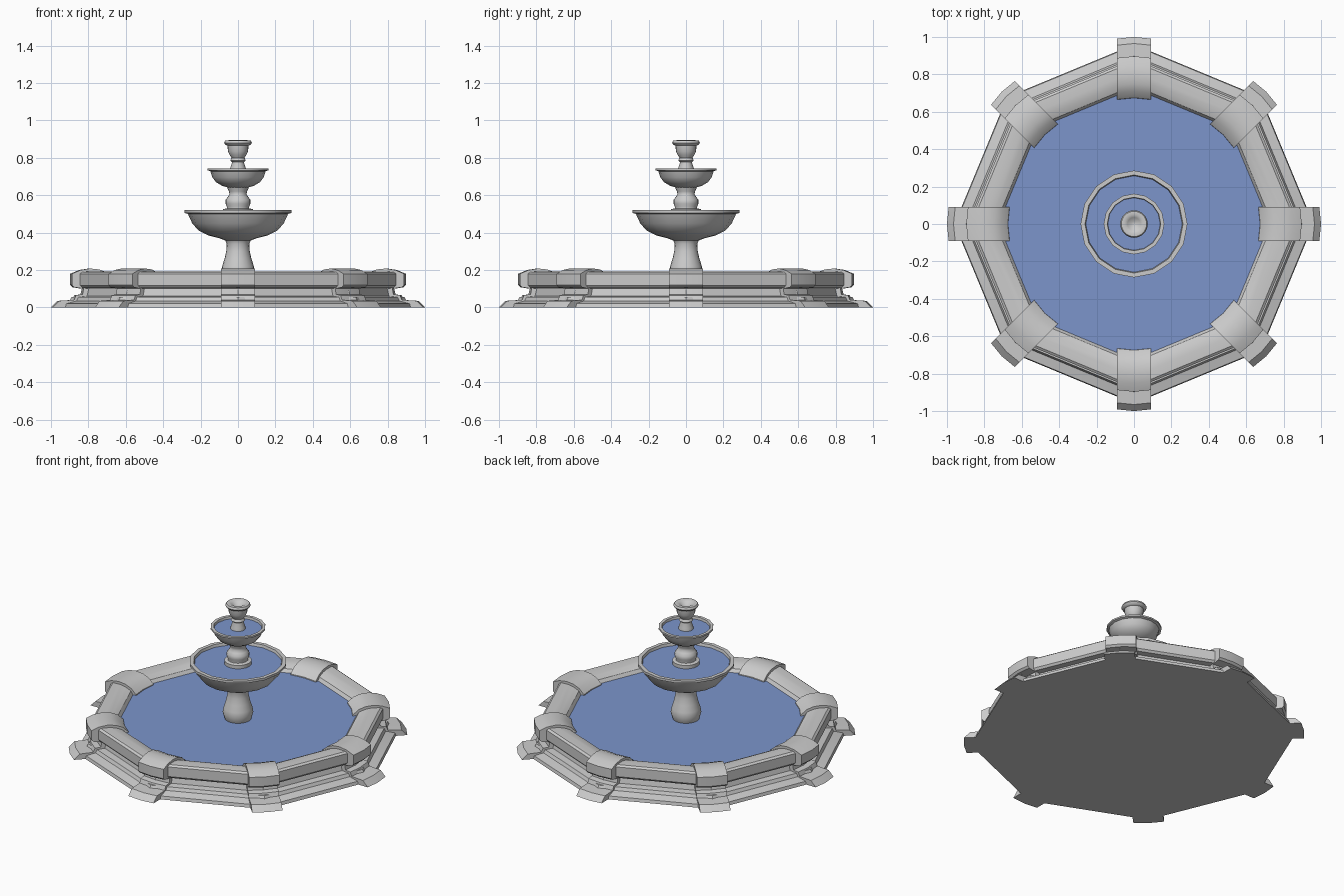
import bpy, bmesh, math
from mathutils import Matrix

if "Cube" in bpy.data.objects:
    bpy.data.objects.remove(bpy.data.objects["Cube"])

water_mat = bpy.data.materials.new("water_blue")
water_mat.diffuse_color = (0.20, 0.30, 0.60, 1)
water_mat.use_nodes = True
water_mat.node_tree.nodes["Principled BSDF"].inputs["Base Color"].default_value = water_mat.diffuse_color


def finish(name, bm, angle=None, mat=None):
    bmesh.ops.recalc_face_normals(bm, faces=bm.faces)
    me = bpy.data.meshes.new(name)
    bm.to_mesh(me)
    bm.free()
    ob = bpy.data.objects.new(name, me)
    bpy.context.collection.objects.link(ob)
    if mat:
        me.materials.append(mat)
    if angle:
        bpy.ops.object.select_all(action='DESELECT')
        ob.select_set(True)
        bpy.context.view_layer.objects.active = ob
        bpy.ops.object.shade_smooth_by_angle(angle=math.radians(angle))
    return ob


def lathe(name, profile, sides, angle=None):
    """Revolve (radius, z) points; both ends are capped."""
    bm = bmesh.new()
    rings = [[bm.verts.new((r * math.cos(2 * math.pi * i / sides),
                            r * math.sin(2 * math.pi * i / sides), z))
              for i in range(sides)] for r, z in profile]
    for a, b in zip(rings, rings[1:]):
        for i in range(sides):
            j = (i + 1) % sides
            bm.faces.new((a[i], a[j], b[j], b[i]))
    bm.faces.new(rings[0])
    bm.faces.new(rings[-1])
    return finish(name, bm, angle)


def water(name, radius, z, sides):
    bm = bmesh.new()
    bmesh.ops.create_circle(bm, cap_ends=True, segments=sides, radius=radius,
                            matrix=Matrix.Translation((0, 0, z)))
    # align a vertex with the x axis
    first = bm.verts[:][0].co
    bmesh.ops.rotate(bm, verts=bm.verts, cent=(0, 0, 0),
                     matrix=Matrix.Rotation(-math.atan2(first.y, first.x), 3, 'Z'))
    return finish(name, bm, mat=water_mat)


def pier(name, turn):
    """Corner block: side profile swept across a slightly bowed width."""
    profile = [(1.0, 0), (0.965, 0.035), (0.885, 0.04), (0.875, 0.065),
               (0.84, 0.07), (0.835, 0.10), (0.885, 0.108), (0.897, 0.12),
               (0.897, 0.18), (0.85, 0.20), (0.80, 0.208), (0.75, 0.203),
               (0.71, 0.187), (0.675, 0.155), (0.67, 0.13), (0.67, 0)]
    bm = bmesh.new()
    rows = [[bm.verts.new((r - back, y, z)) for r, z in profile]
            for y, back in ((-0.09, 0.009), (0, 0), (0.09, 0.009))]
    n = len(profile)
    for a, b in zip(rows, rows[1:]):
        for i in range(n):
            j = (i + 1) % n
            bm.faces.new((a[i], a[j], b[j], b[i]))
    bm.faces.new(rows[0])
    bm.faces.new(rows[-1])
    bmesh.ops.rotate(bm, verts=bm.verts, cent=(0, 0, 0),
                     matrix=Matrix.Rotation(turn, 3, 'Z'))
    return finish(name, bm, 25)


# Octagonal basin wall with floor
lathe("basin_wall", [(0.96, 0), (0.955, 0.02), (0.90, 0.035), (0.89, 0.055),
                     (0.845, 0.06), (0.835, 0.10), (0.87, 0.105), (0.882, 0.118),
                     (0.882, 0.18), (0.868, 0.19), (0.815, 0.192), (0.775, 0.185),
                     (0.74, 0.17), (0.722, 0.145), (0.72, 0.12)], 8, 25)
water("basin_water", 0.725, 0.15, 8)

# Corner piers
for k in range(8):
    pier(f"corner_pier_{k + 1}", k * math.pi / 4)

# Pedestal and large bowl
lathe("pedestal", [(0.07, 0.13), (0.082, 0.16), (0.09, 0.19), (0.085, 0.22),
                   (0.072, 0.26), (0.063, 0.30), (0.06, 0.34), (0.068, 0.36),
                   (0.085, 0.38)], 20, 40)
lathe("large_bowl", [(0.06, 0.355), (0.10, 0.37), (0.16, 0.385), (0.21, 0.41),
                     (0.245, 0.45), (0.268, 0.50), (0.286, 0.505), (0.286, 0.52),
                     (0.262, 0.52), (0.255, 0.49)], 16, 40)
water("large_bowl_water", 0.262, 0.503, 16)

# Middle stem and small bowl
lathe("middle_stem", [(0.08, 0.49), (0.08, 0.525), (0.06, 0.53), (0.06, 0.54),
                      (0.067, 0.555), (0.066, 0.575), (0.055, 0.59), (0.046, 0.605),
                      (0.048, 0.62), (0.056, 0.635), (0.06, 0.65)], 20, 40)
lathe("small_bowl", [(0.05, 0.64), (0.085, 0.65), (0.118, 0.67), (0.137, 0.695),
                     (0.148, 0.728), (0.162, 0.733), (0.162, 0.743),
                     (0.143, 0.743), (0.138, 0.715)], 16, 40)
water("small_bowl_water", 0.143, 0.728, 16)

# Top stem and dished finial
lathe("top_finial", [(0.045, 0.715), (0.042, 0.745), (0.033, 0.77), (0.033, 0.778),
                     (0.042, 0.785), (0.035, 0.80), (0.045, 0.815), (0.054, 0.835),
                     (0.056, 0.865), (0.068, 0.87), (0.074, 0.88), (0.068, 0.892),
                     (0.05, 0.894), (0.035, 0.885), (0.015, 0.87)], 20, 50)
